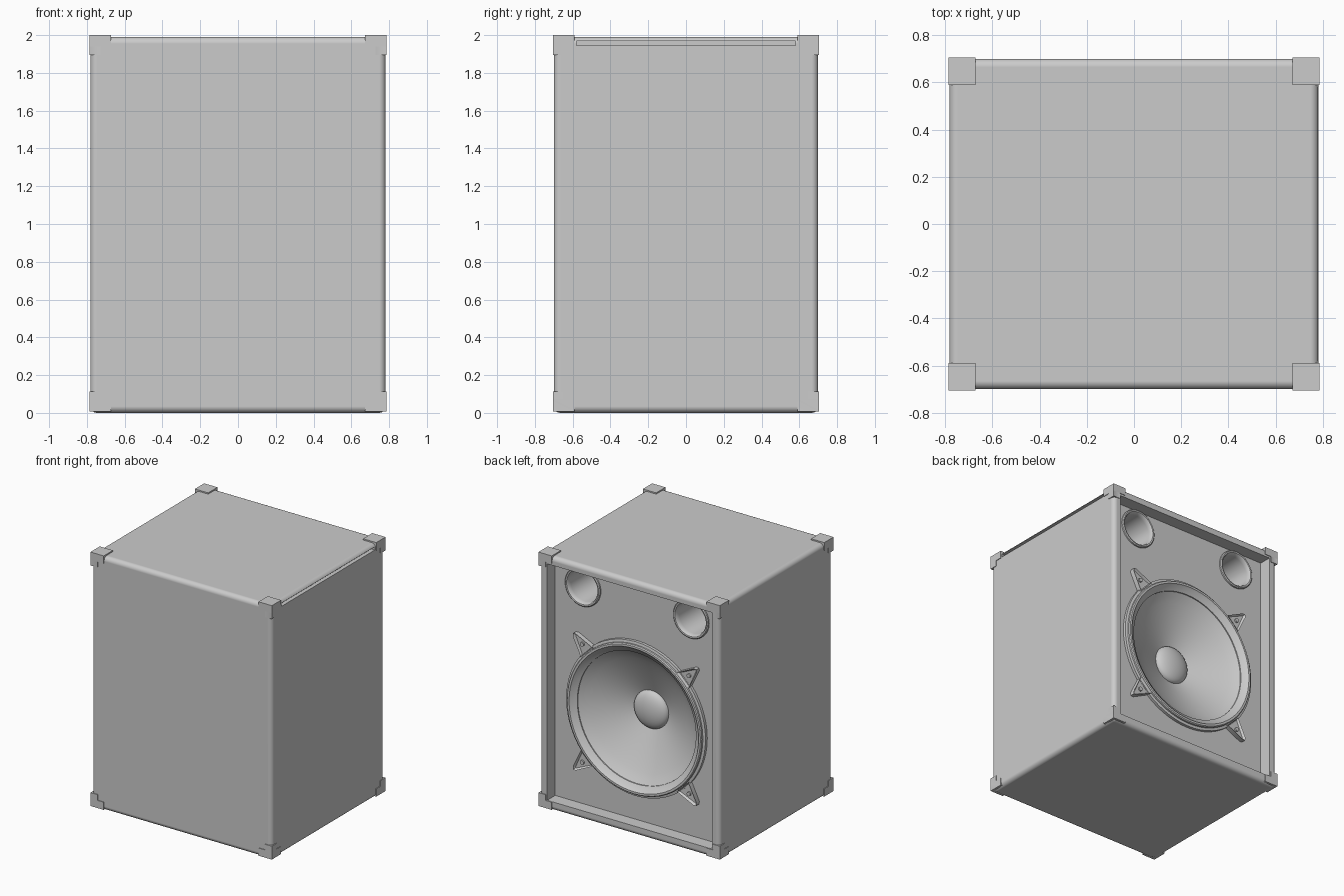
import bpy, bmesh, math
from mathutils import Matrix, Vector

if "Cube" in bpy.data.objects:
    bpy.data.objects.remove(bpy.data.objects["Cube"], do_unlink=True)

# Single grey finish
grey = bpy.data.materials.new("light_grey")
grey.use_nodes = True
grey.diffuse_color = (0.6, 0.6, 0.6, 1)
grey.node_tree.nodes["Principled BSDF"].inputs["Base Color"].default_value = (0.6, 0.6, 0.6, 1)

W, D, H = 0.782, 0.70, 1.99        # cabinet half width, half depth, height
BAFFLE = 0.60                      # y of the recessed baffle
WOOFER_Z = 0.87


def make(name, bm):
    bmesh.ops.recalc_face_normals(bm, faces=bm.faces)
    mesh = bpy.data.meshes.new(name)
    bm.to_mesh(mesh)
    bm.free()
    obj = bpy.data.objects.new(name, mesh)
    bpy.context.collection.objects.link(obj)
    mesh.materials.append(grey)
    return obj


def box(name, low, high):
    bm = bmesh.new()
    bmesh.ops.create_cube(bm, size=1)
    low, high = Vector(low), Vector(high)
    for v in bm.verts:
        v.co = (low + high) / 2 + v.co * (high - low)
    return make(name, bm)


def cylinder(name, x, z, radius, y0, y1):
    bm = bmesh.new()
    place = Matrix.Translation((x, (y0 + y1) / 2, z)) @ Matrix.Rotation(math.pi / 2, 4, 'X')
    bmesh.ops.create_cone(bm, cap_ends=True, segments=48, radius1=radius, radius2=radius,
                          depth=y1 - y0, matrix=place)
    return make(name, bm)


def lathe(name, x, z, profile, steps=64):
    """Spin (radius, y) points about an axis running along y."""
    bm = bmesh.new()
    verts = [bm.verts.new((r, y, 0)) for r, y in profile]
    edges = [bm.edges.new(pair) for pair in zip(verts, verts[1:])]
    bmesh.ops.spin(bm, geom=verts + edges, cent=(0, 0, 0), axis=(0, 1, 0),
                   angle=math.tau, steps=steps)
    bmesh.ops.remove_doubles(bm, verts=bm.verts, dist=0.0002)
    bmesh.ops.translate(bm, verts=bm.verts, vec=(x, 0, z))
    obj = make(name, bm)
    # An open dish must face outwards along +y
    if sum(p.normal.y * p.area for p in obj.data.polygons) < 0:
        obj.data.flip_normals()
    return obj


def bevel(obj, width, segments):
    mod = obj.modifiers.new("bevel", 'BEVEL')
    mod.width, mod.segments = width, segments


def boolean(obj, other, operation):
    mod = obj.modifiers.new("boolean", 'BOOLEAN')
    mod.object, mod.operation, mod.solver = other, operation, 'EXACT'


def finish(obj, helpers=(), angle=35):
    """Bake the modifiers, drop the helper shapes and smooth the shading."""
    bpy.context.view_layer.update()
    graph = bpy.context.evaluated_depsgraph_get()
    mesh = bpy.data.meshes.new_from_object(obj.evaluated_get(graph))
    obj.modifiers.clear()
    obj.data = mesh
    mesh.materials.clear()
    mesh.materials.append(grey)
    for helper in helpers:
        bpy.data.objects.remove(helper, do_unlink=True)
    bpy.ops.object.select_all(action='DESELECT')
    obj.select_set(True)
    bpy.context.view_layer.objects.active = obj
    bpy.ops.object.shade_smooth_by_angle(angle=math.radians(angle))


# Cabinet: rounded box with baffle recess, driver opening, port bores and side groove
cabinet = box("cabinet", (-W, -D, 0), (W, D, H))
bevel(cabinet, 0.035, 5)
cutters = [
    box("recess_cutter", (-0.715, BAFFLE, 0.07), (0.715, 0.9, 1.925)),
    cylinder("woofer_cutter", 0, WOOFER_Z, 0.57, 0.3, 0.8),
    cylinder("left_port_cutter", 0.47, 1.775, 0.128, 0.2, 0.8),
    cylinder("right_port_cutter", -0.47, 1.775, 0.128, 0.2, 0.8),
    box("groove_cutter", (0.752, -0.58, 1.945), (0.9, 0.58, 1.968)),
]
for cutter in cutters:
    cutter.hide_render = True
    boolean(cabinet, cutter, 'DIFFERENCE')
finish(cabinet, cutters)
weighted = cabinet.modifiers.new("weighted_normals", 'WEIGHTED_NORMAL')
weighted.keep_sharp = True

# Corner protectors: square plate plus a short upright leg
for sx, side in ((1, "left"), (-1, "right")):
    for sy, end in ((-1, "front"), (1, "back")):
        for top in (True, False):
            edge, inward = (2.0, -1) if top else (0.008, 1)

            def block(name, reach, height):
                a = (sx * 0.787, sy * 0.705, edge)
                b = (sx * (0.787 - reach), sy * (0.705 - reach), edge + inward * height)
                return box(name, [min(p) for p in zip(a, b)], [max(p) for p in zip(a, b)])

            level = "top" if top else "bottom"
            corner = block(f"{level}_{end}_{side}_corner", 0.115, 0.06)
            leg = block("corner_leg", 0.06, 0.105)
            boolean(corner, leg, 'UNION')
            bevel(corner, 0.007, 2)
            finish(corner, [leg])

# Port rings
for x, side in ((0.47, "left"), (-0.47, "right")):
    ring = lathe(f"{side}_port_ring", x, 1.775,
                 [(0.152, BAFFLE), (0.152, 0.612), (0.145, 0.618), (0.135, 0.616),
                  (0.127, 0.605), (0.124, 0.58), (0.124, 0.25)], 48)
    finish(ring)

# Woofer: rim, surround and cone in one section, dust cap separate
rim = lathe("woofer_rim", 0, WOOFER_Z,
            [(0.605, BAFFLE), (0.605, 0.622), (0.585, 0.626), (0.585, 0.64),
             (0.578, 0.647), (0.562, 0.647), (0.555, 0.638), (0.515, 0.612), (0.515, 0.60)])
finish(rim)
cone_profile = []
for i in range(11):
    t = i / 10
    cone_profile.append((0.517 - 0.377 * t, 0.605 - 0.185 * t ** 0.85))
finish(lathe("woofer_cone", 0, WOOFER_Z, cone_profile))
cap_profile = []
for i in range(9):
    a = math.pi / 2 * i / 8
    cap_profile.append((0.148 * math.cos(a), 0.425 + 0.06 * math.sin(a)))
finish(lathe("dust_cap", 0, WOOFER_Z, cap_profile), angle=60)

# Four triangular mounting clamps with a sunken face and a screw
for i in range(4):
    angle = math.radians(45 + 90 * i)
    turn = Matrix.Translation((0, 0, WOOFER_Z)) @ Matrix.Rotation(angle, 4, 'Y')
    bm = bmesh.new()
    outline = [(0.59, -0.07), (0.74, -0.018), (0.755, 0), (0.74, 0.018), (0.59, 0.07)]
    base = bm.faces.new([bm.verts.new((r, BAFFLE, w)) for r, w in outline])
    grown = bmesh.ops.extrude_face_region(bm, geom=[base], use_keep_orig=True)["geom"]
    bmesh.ops.translate(bm, verts=[g for g in grown if isinstance(g, bmesh.types.BMVert)],
                        vec=(0, 0.038, 0))
    bmesh.ops.recalc_face_normals(bm, faces=bm.faces)
    face = max(bm.faces, key=lambda f: f.calc_center_median().y)
    bmesh.ops.inset_region(bm, faces=[face], thickness=0.014, depth=0)
    bmesh.ops.translate(bm, verts=face.verts, vec=(0, -0.018, 0))
    bm.transform(turn)
    finish(make(f"clamp_{i + 1}", bm))
    spot = turn @ Vector((0.655, 0, 0))
    finish(cylinder(f"clamp_screw_{i + 1}", spot.x, spot.z, 0.016, BAFFLE, 0.632))
